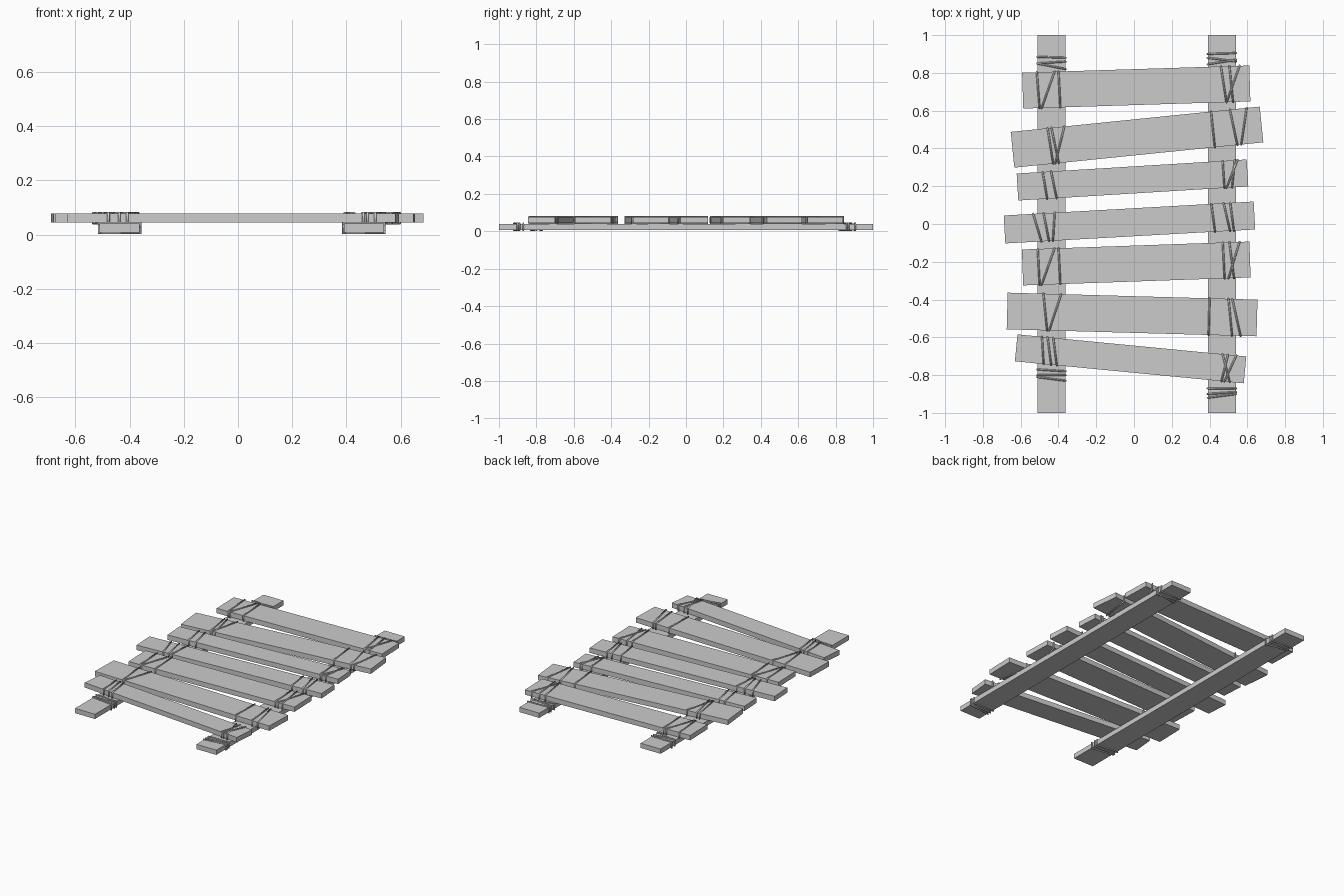
import bpy
from math import radians
from mathutils import Matrix, Vector

default_cube = bpy.data.objects.get("Cube")
if default_cube:
    bpy.data.objects.remove(default_cube, do_unlink=True)

ROPE_RADIUS = 0.005
ROPE_OFFSET = 0.003

grey = bpy.data.materials.new("plain grey")
grey.use_nodes = True
colour = (0.6, 0.6, 0.6, 1)
grey.diffuse_color = colour
grey.node_tree.nodes["Principled BSDF"].inputs["Base Color"].default_value = colour


def add_board(name, length, width, bottom, top, placement):
    """A flat plank, placed by a matrix in the ground plane."""
    bpy.ops.mesh.primitive_cube_add(size=1)
    board = bpy.context.object
    board.name = name
    shape = Matrix.Translation((0, 0, (bottom + top) / 2)) @ Matrix.Diagonal(
        (length, width, top - bottom, 1))
    board.data.transform(shape)
    board.matrix_world = placement
    board.data.materials.append(grey)


def add_lashing(name, width, bottom, top, placement, strands):
    """Rope loops round a board; each strand gives its front and back position."""
    curve = bpy.data.curves.new(name, "CURVE")
    curve.dimensions = "3D"
    curve.bevel_depth = ROPE_RADIUS
    curve.bevel_resolution = 1
    half = width / 2 + ROPE_OFFSET
    low, high = bottom - ROPE_OFFSET, top + ROPE_OFFSET
    for front, back in strands:
        corners = [(front, -half, low), (front, -half, high),
                   (back, half, high), (back, half, low)]
        spline = curve.splines.new("POLY")
        spline.points.add(len(corners) - 1)
        spline.use_cyclic_u = True
        for point, corner in zip(spline.points, corners):
            point.co = (placement @ Vector(corner)).to_4d()
    # Turn the rope into plain mesh
    rope = bpy.data.objects.new(name, curve)
    bpy.context.collection.objects.link(rope)
    bpy.ops.object.select_all(action="DESELECT")
    rope.select_set(True)
    bpy.context.view_layer.objects.active = rope
    bpy.ops.object.convert(target="MESH")
    rope = bpy.context.object
    rope.name = name
    rope.data.materials.clear()
    rope.data.materials.append(grey)


def place(x, y, degrees):
    return Matrix.Translation((x, y, 0)) @ Matrix.Rotation(radians(degrees), 4, "Z")


# Two long rails with rope bound round both ends
rails = {
    "right_rail": (-0.437, [(.88, .885), (.86, .85), (.82, .85),
                            (-.78, -.77), (-.80, -.80), (-.83, -.81)]),
    "left_rail": (0.465, [(.905, .90), (.86, .88), (.87, .845),
                          (-.87, -.87), (-.89, -.90), (-.90, -.92)]),
}
for name, (x, strands) in rails.items():
    spot = place(x, 0, 90)
    add_board(name, 2, 0.148, 0.008, 0.04, spot)
    add_lashing(name + "_rope", 0.148, 0.008, 0.04, spot, strands)

# Crooked cross planks: x, y, length, width, turn, then strands over each rail
planks = [
    (.012, .725, 1.203, .19, 1.8,
     [(-.50, -.515), (-.49, -.42), (-.39, -.40), (.49, .46), (.49, .56), (.525, .505)]),
    (.016, .46, 1.325, .19, 5.8,
     [(-.43, -.46), (-.42, -.37), (-.40, -.44), (.43, .41), (.55, .51), (.57, .60)]),
    (-.008, .233, 1.22, .143, 3.5,
     [(-.46, -.485), (-.41, -.44), (.48, .47), (.49, .55), (.52, .535)]),
    (-.024, .008, 1.325, .148, 3.2,
     [(-.49, -.535), (-.45, -.48), (-.43, -.42), (.43, .41), (.51, .475), (.53, .51)]),
    (.012, -.209, 1.205, .19, 2,
     [(-.50, -.51), (-.49, -.42), (-.39, -.40), (.48, .47), (.50, .56), (.53, .505)]),
    (-.01, -.479, 1.323, .194, -1.6,
     [(-.46, -.48), (-.45, -.385), (.395, .40), (.52, .50), (.565, .52)]),
    (-.018, -.714, 1.217, .143, -5.5,
     [(-.48, -.49), (-.44, -.46), (-.41, -.43), (.465, .50), (.48, .545), (.51, .47)]),
]
for number, (x, y, length, width, turn, strands) in enumerate(planks, start=1):
    name = f"cross_plank_{number}"
    spot = place(x, y, turn)
    # Sideways shift of the plank edges caused by the turn
    lean = Vector((0, width / 2, 0))
    lean.rotate(Matrix.Rotation(radians(turn), 3, "Z"))
    local = [(front - x + lean.x, back - x - lean.x) for front, back in strands]
    add_board(name, length, width, 0.044, 0.077, spot)
    add_lashing(name + "_rope", width, 0.044, 0.077, spot, local)
